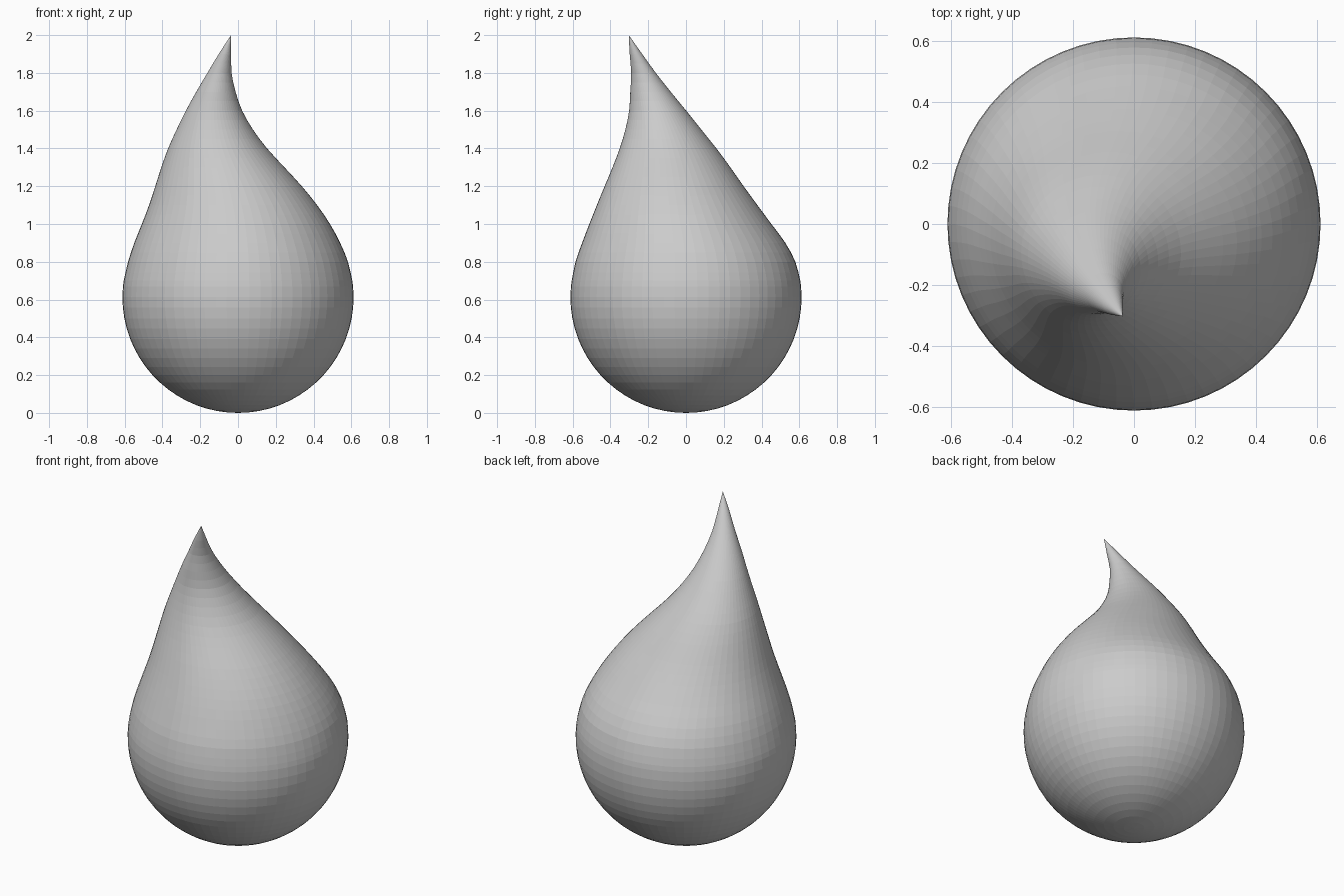
import bpy, bmesh, math

if "Cube" in bpy.data.objects:
    bpy.data.objects.remove(bpy.data.objects["Cube"])

SEG = 64      # sides around the drop
R = 0.612     # radius of the round belly

# Upper sections, belly to tip: z, centre x, centre y, radius x, radius y
SECTIONS = [
    (0.70, 0.000, 0.000, 0.605, 0.605),
    (0.80, 0.000, -0.003, 0.582, 0.582),
    (0.90, -0.004, -0.012, 0.545, 0.538),
    (1.00, -0.011, -0.030, 0.498, 0.482),
    (1.10, -0.026, -0.047, 0.445, 0.425),
    (1.20, -0.050, -0.063, 0.388, 0.368),
    (1.30, -0.080, -0.077, 0.326, 0.312),
    (1.40, -0.108, -0.095, 0.262, 0.256),
    (1.50, -0.123, -0.120, 0.202, 0.201),
    (1.60, -0.127, -0.150, 0.149, 0.151),
    (1.70, -0.117, -0.188, 0.104, 0.107),
    (1.80, -0.098, -0.225, 0.064, 0.065),
    (1.90, -0.069, -0.265, 0.033, 0.033),
    (2.00, -0.037, -0.303, 0.000, 0.000),
]


def smooth(points, steps):
    """Catmull-Rom interpolation of the section list."""
    out = []
    for i in range(len(points) - 1):
        p0, p1 = points[max(i - 1, 0)], points[i]
        p2, p3 = points[i + 1], points[min(i + 2, len(points) - 1)]
        for s in range(steps):
            t = s / steps
            out.append(tuple(
                0.5 * (2 * b + (c - a) * t + (2 * a - 5 * b + 4 * c - d) * t ** 2
                       + (3 * b - a - 3 * c + d) * t ** 3)
                for a, b, c, d in zip(p0, p1, p2, p3)))
    return out


# Spherical belly rings, from just above the bottom pole to the upper sections
rings = []
N = 18
top_angle = math.asin((0.67 - R) / R)
for i in range(1, N + 1):
    a = -math.pi / 2 + (top_angle + math.pi / 2) * i / N
    rings.append((R + R * math.sin(a), 0, 0, R * math.cos(a), R * math.cos(a)))
rings += smooth(SECTIONS, 2)

# Loft the rings and close both ends with fans
bm = bmesh.new()
loops = []
for z, cx, cy, rx, ry in rings:
    loops.append([bm.verts.new((cx + rx * math.cos(k * math.tau / SEG),
                                cy + ry * math.sin(k * math.tau / SEG), z))
                  for k in range(SEG)])
bottom = bm.verts.new((0, 0, 0))
tip = bm.verts.new((SECTIONS[-1][1], SECTIONS[-1][2], 2.0))
for k in range(SEG):
    n = (k + 1) % SEG
    bm.faces.new((bottom, loops[0][n], loops[0][k]))
    for lo, hi in zip(loops, loops[1:]):
        bm.faces.new((lo[k], lo[n], hi[n], hi[k]))
    bm.faces.new((loops[-1][k], loops[-1][n], tip))
bmesh.ops.recalc_face_normals(bm, faces=bm.faces)

mesh = bpy.data.meshes.new("droplet")
bm.to_mesh(mesh)
bm.free()
bpy.context.collection.objects.link(bpy.data.objects.new("droplet", mesh))
